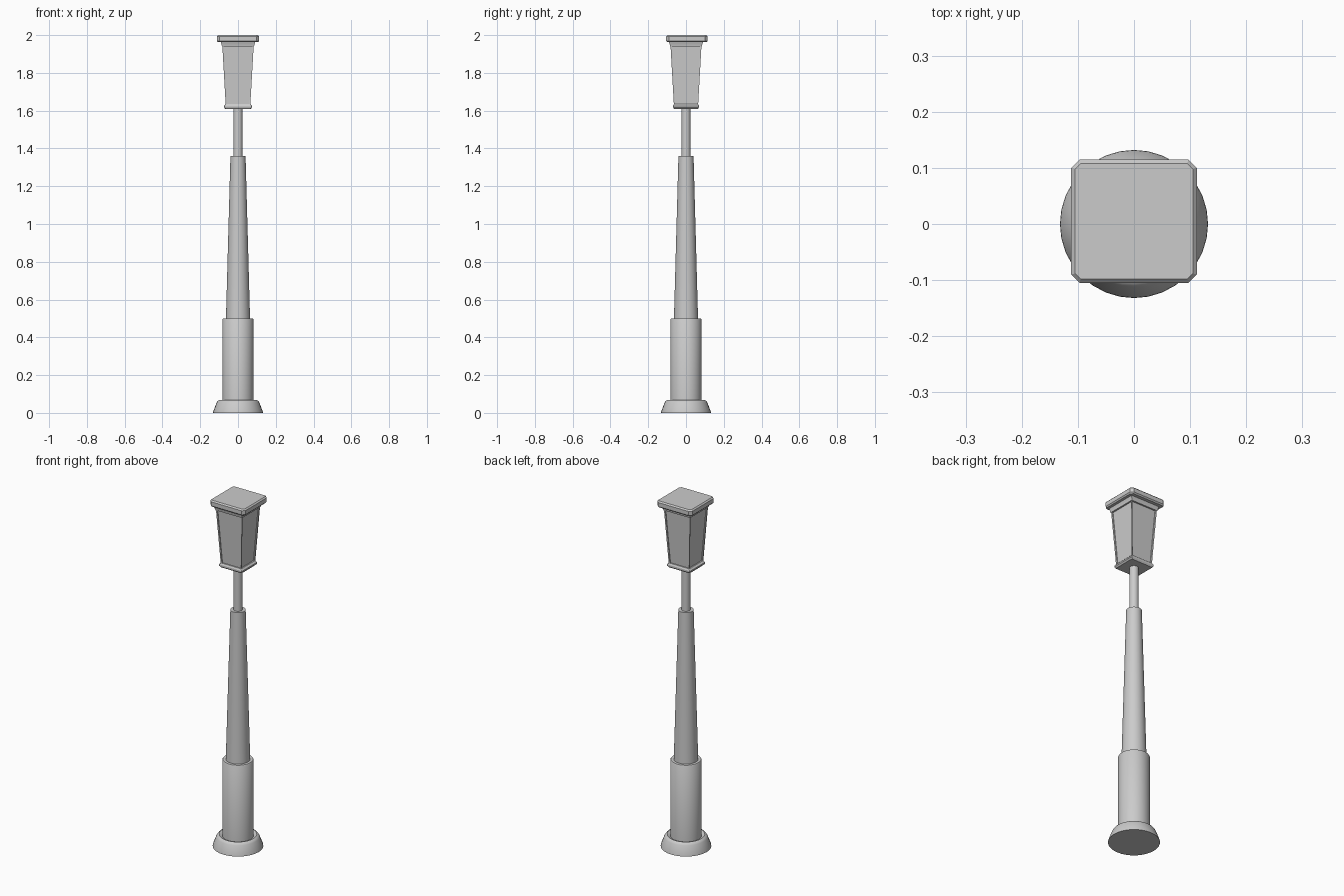
import bpy, bmesh, math

if "Cube" in bpy.data.objects:
    bpy.data.objects.remove(bpy.data.objects["Cube"])

SIDES = 32


def loft(name, rings, smooth=False):
    """Bridge a stack of equal-length point rings and cap both ends."""
    bm = bmesh.new()
    loops = [[bm.verts.new(p) for p in ring] for ring in rings]
    n = len(loops[0])
    walls = []
    for a, b in zip(loops, loops[1:]):
        for i in range(n):
            j = (i + 1) % n
            walls.append(bm.faces.new((a[i], a[j], b[j], b[i])))
    bm.faces.new(loops[0][::-1])
    bm.faces.new(loops[-1])
    if name == "lantern_body":
        # recessed glass panes, leaving corner posts and rails
        bmesh.ops.inset_individual(bm, faces=walls, thickness=0.008, depth=0)
        bmesh.ops.inset_individual(bm, faces=walls, thickness=0.002, depth=-0.007)
    bmesh.ops.recalc_face_normals(bm, faces=bm.faces)
    mesh = bpy.data.meshes.new(name)
    bm.to_mesh(mesh)
    bm.free()
    obj = bpy.data.objects.new(name, mesh)
    bpy.context.collection.objects.link(obj)
    if smooth:
        bpy.ops.object.select_all(action='DESELECT')
        obj.select_set(True)
        bpy.context.view_layer.objects.active = obj
        bpy.ops.object.shade_smooth_by_angle(angle=math.radians(35))
    return obj


def circle(r, z):
    return [(r * math.cos(t), r * math.sin(t), z)
            for t in (2 * math.pi * i / SIDES for i in range(SIDES))]


def rect(hx, hy, z, cy=0.0):
    return [(-hx, cy - hy, z), (hx, cy - hy, z), (hx, cy + hy, z), (-hx, cy + hy, z)]


def cut_rect(hx, hy, c, z, cy=0.0):
    pts = [(-hx + c, -hy), (hx - c, -hy), (hx, -hy + c), (hx, hy - c),
           (hx - c, hy), (-hx + c, hy), (-hx, hy - c), (-hx, -hy + c)]
    return [(x, y + cy, z) for x, y in pts]


# round post: flared foot, column, taper, thin pole
round_parts = {
    "foot": [(0.132, 0), (0.131, 0.008), (0.113, 0.055), (0.107, 0.064),
             (0.098, 0.068), (0.088, 0.064), (0.082, 0.06)],
    "lower_column": [(0.082, 0.05), (0.082, 0.495), (0.079, 0.50)],
    "tapered_column": [(0.064, 0.49), (0.04, 1.36)],
    "thin_pole": [(0.024, 1.35), (0.024, 1.615)],
}
for name, profile in round_parts.items():
    loft(name, [circle(r, z) for r, z in profile], smooth=True)

# lantern bottom tray
loft("lantern_tray", [cut_rect(0.068, 0.064, 0.004, 1.61),
                      cut_rect(0.075, 0.069, 0.004, 1.618),
                      cut_rect(0.075, 0.069, 0.004, 1.626),
                      cut_rect(0.066, 0.064, 0.004, 1.635)])

# glazed lantern body, wider at the top
loft("lantern_body", [rect(0.065, 0.064, 1.628), rect(0.083, 0.082, 1.945)])

# neck moulding under the cap
loft("lantern_neck", [rect(0.085, 0.084, 1.94), rect(0.087, 0.086, 1.95),
                      rect(0.092, 0.091, 1.966)])

# cap with clipped corners
loft("lantern_cap", [cut_rect(0.106, 0.104, 0.012, 1.963, 0.005),
                     cut_rect(0.112, 0.11, 0.015, 1.97, 0.005),
                     cut_rect(0.112, 0.11, 0.015, 1.993, 0.005),
                     cut_rect(0.105, 0.103, 0.01, 2.0, 0.005)])
